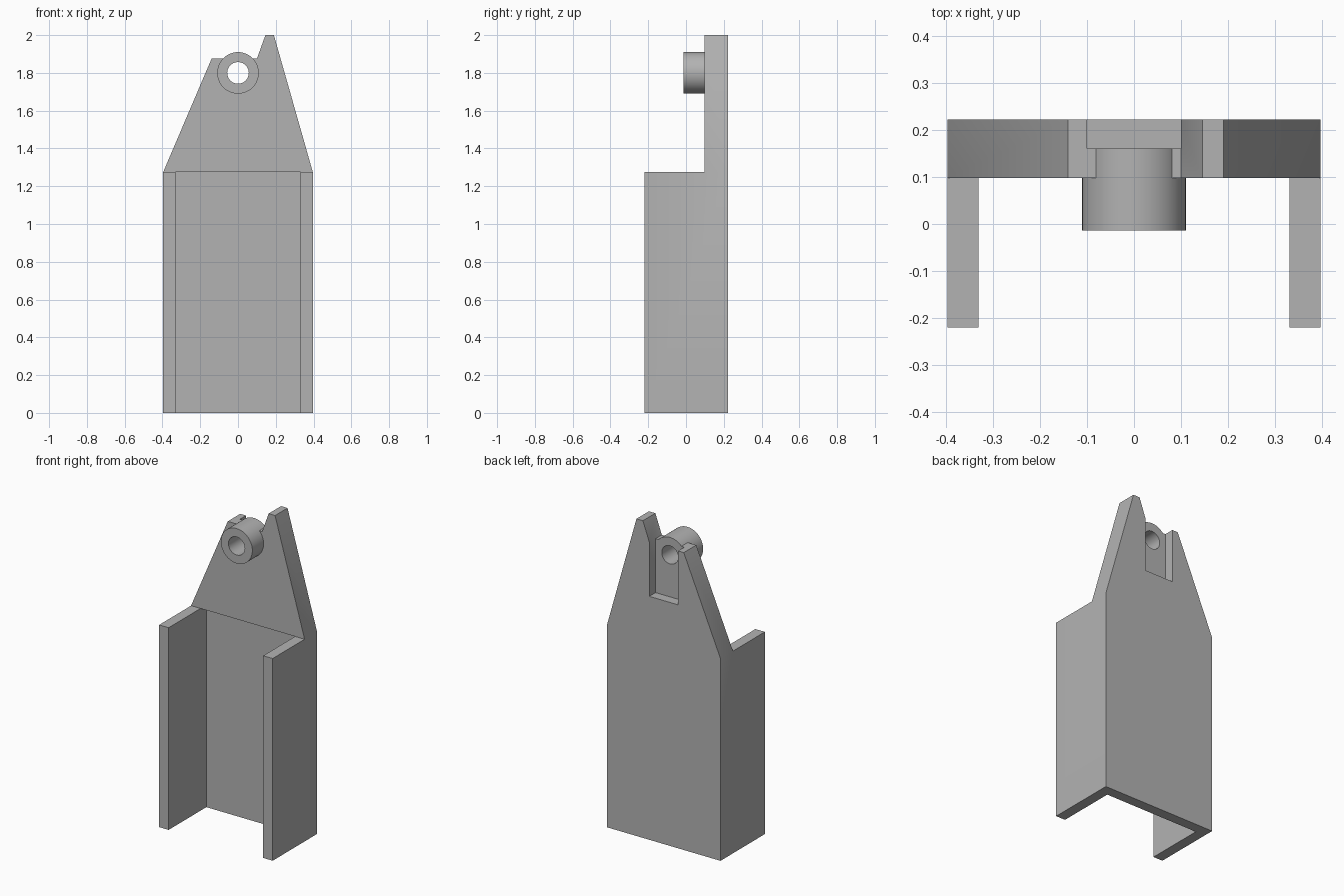
import bpy, bmesh, math
from mathutils import Matrix

cube = bpy.data.objects.get("Cube")
if cube:
    bpy.data.objects.remove(cube, do_unlink=True)

grey = bpy.data.materials.new("plain grey")
grey.use_nodes = True
colour = (0.45, 0.45, 0.45, 1)
grey.diffuse_color = colour
grey.node_tree.nodes["Principled BSDF"].inputs["Base Color"].default_value = colour


def finish(name, bm):
    bmesh.ops.recalc_face_normals(bm, faces=bm.faces)
    mesh = bpy.data.meshes.new(name)
    bm.to_mesh(mesh)
    bm.free()
    mesh.materials.append(grey)
    obj = bpy.data.objects.new(name, mesh)
    bpy.context.collection.objects.link(obj)
    return obj


def prism(name, outline, y0, y1):
    """Extrude an x-z outline from y0 to y1."""
    bm = bmesh.new()
    face = bm.faces.new([bm.verts.new((x, y0, z)) for x, z in outline])
    new = bmesh.ops.extrude_face_region(bm, geom=[face])["geom"]
    verts = [v for v in new if isinstance(v, bmesh.types.BMVert)]
    bmesh.ops.translate(bm, verts=verts, vec=(0, y1 - y0, 0))
    return finish(name, bm)


def block(name, half_x, y0, y1, z0, z1):
    return prism(name, [(-half_x, z0), (half_x, z0), (half_x, z1), (-half_x, z1)], y0, y1)


def cylinder(name, radius, y0, y1, z):
    bm = bmesh.new()
    place = Matrix.Translation((0, (y0 + y1) / 2, z)) @ Matrix.Rotation(math.pi / 2, 4, 'X')
    bmesh.ops.create_cone(bm, cap_ends=True, segments=64, radius1=radius, radius2=radius,
                          depth=y1 - y0, matrix=place)
    return finish(name, bm)


def combine(target, tool, operation):
    """Apply a boolean and remove the tool."""
    mod = target.modifiers.new(operation, 'BOOLEAN')
    mod.operation, mod.solver, mod.object = operation, 'EXACT', tool
    bpy.context.view_layer.objects.active = target
    bpy.ops.object.modifier_apply(modifier=mod.name)
    bpy.data.objects.remove(tool, do_unlink=True)


W, SHOULDER, HOLE_Z = 0.396, 1.275, 1.8

# Full silhouette: rectangular channel below, tapered head with one tall horn
bracket = prism("channel_bracket", [
    (-W, 0), (W, 0), (W, SHOULDER), (0.19, 2), (0.145, 2),
    (0.1, 1.875), (-0.14, 1.875), (-W, SHOULDER)], -0.22, 0.222)

# Hollow out the channel and set the head back
combine(bracket, block("channel_cutter", 0.33, -1, 0.156, -1, SHOULDER), 'DIFFERENCE')
combine(bracket, block("head_cutter", 1, -1, 0.098, SHOULDER, 3), 'DIFFERENCE')

# Pivot barrel, the open slot behind it, and the bore through both
combine(bracket, cylinder("pivot_barrel", 0.11, -0.014, 0.2, HOLE_Z), 'UNION')
combine(bracket, block("slot_cutter", 0.1, 0.16, 1, 1.535, 3), 'DIFFERENCE')
combine(bracket, cylinder("bore_cutter", 0.057, -1, 1, HOLE_Z), 'DIFFERENCE')

# Smooth the round surfaces, keep hard edges
bpy.ops.object.select_all(action='DESELECT')
bracket.select_set(True)
bpy.context.view_layer.objects.active = bracket
bpy.ops.object.shade_smooth_by_angle(angle=math.radians(30))
